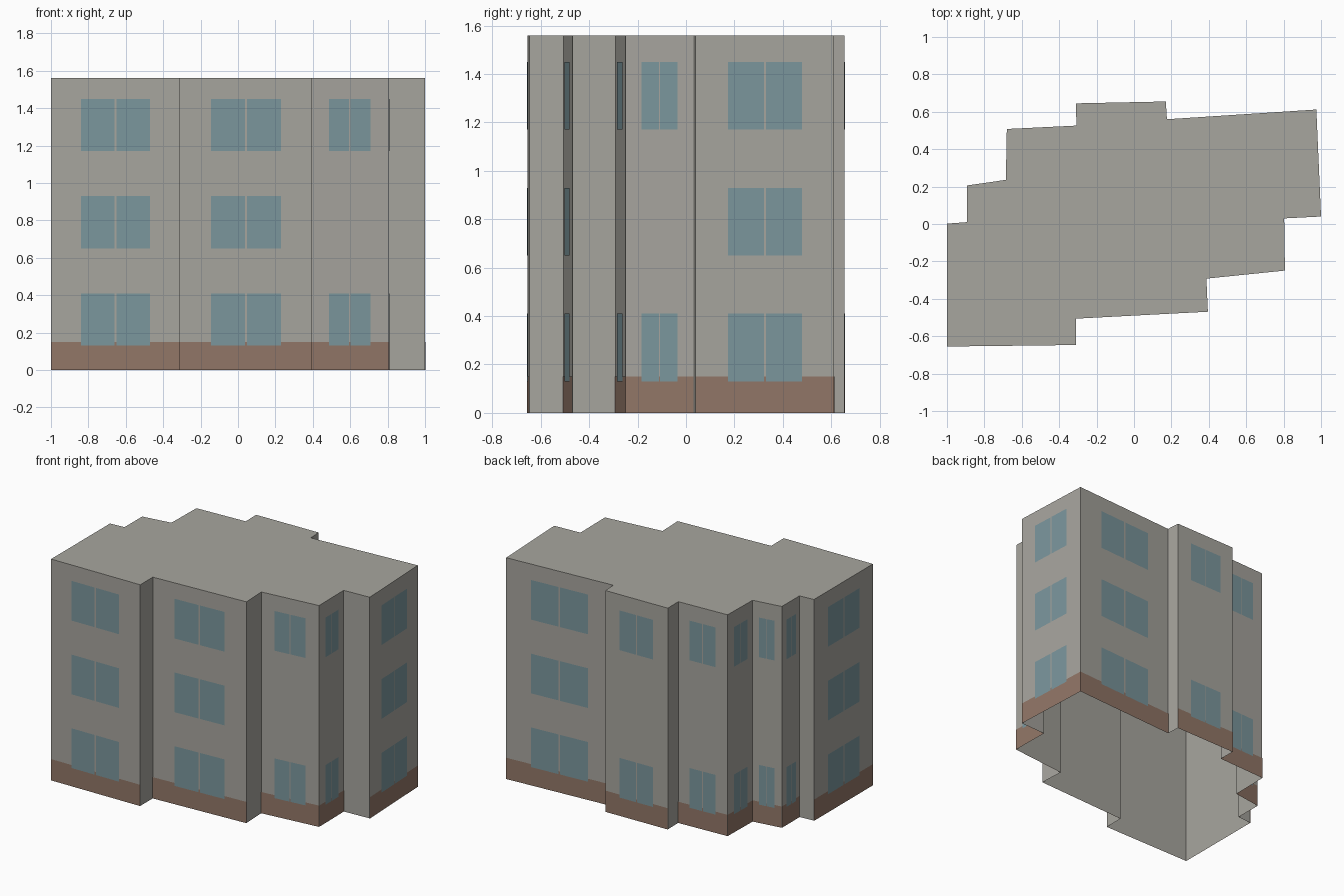
import bpy
import bmesh
from mathutils import Vector

old = bpy.data.objects.get("Cube")
if old:
    bpy.data.objects.remove(old, do_unlink=True)

FLOOR = 0.52            # storey height
STOREYS = 3
HEIGHT = FLOOR * STOREYS
BASE = 0.15             # height of the brick base
SILL, HEAD = 0.13, 0.41  # window bottom and top within a storey

ALL, ENDS = (0, 1, 2), (0, 2)
PLAIN = None            # wall without windows or brick

# Footprint corners, each with the window rows of the wall that follows
FOOTPRINT = [
    (-1.0, -0.655, ALL), (-0.31, -0.647, PLAIN),
    (-0.31, -0.506, ALL), (0.395, -0.469, PLAIN),
    (0.387, -0.292, ENDS), (0.807, -0.249, ENDS),
    (0.803, 0.03, PLAIN), (1.0, 0.04, ALL),
    (0.975, 0.612, ALL), (0.176, 0.56, PLAIN),
    (0.17, 0.655, ENDS), (-0.31, 0.645, PLAIN),
    (-0.308, 0.526, ENDS), (-0.68, 0.508, ENDS),
    (-0.685, 0.236, ENDS), (-0.892, 0.206, ENDS),
    (-0.892, 0.01, PLAIN), (-1.0, 0.002, ALL),
]


def material(name, rgb):
    m = bpy.data.materials.new(name)
    m.use_nodes = True
    m.diffuse_color = (*rgb, 1)
    m.node_tree.nodes["Principled BSDF"].inputs["Base Color"].default_value = (*rgb, 1)
    return m


def finish(bm, name, mat):
    mesh = bpy.data.meshes.new(name)
    bm.to_mesh(mesh)
    bm.free()
    mesh.materials.append(mat)
    ob = bpy.data.objects.new(name, mesh)
    bpy.context.collection.objects.link(ob)
    return ob


def panel(bm, a, b, s, t, low, high, out):
    """Upright plate on wall a-b, from fraction s to t, set off by out."""
    d = b - a
    off = Vector((d.y, -d.x, 0)).normalized() * out
    p, q = a + d * s + off, a + d * t + off
    up = Vector((0, 0, 1))
    bm.faces.new([bm.verts.new(v) for v in
                  (p + up * low, q + up * low, q + up * high, p + up * high)])


plaster = material("grey plaster", (0.39, 0.38, 0.345))
brick = material("brown brick", (0.29, 0.185, 0.138))
glass = material("blue glass", (0.2, 0.31, 0.34))

corners = [Vector((x, y, 0)) for x, y, _ in FOOTPRINT]
walls = [(corners[i], corners[(i + 1) % len(corners)], FOOTPRINT[i][2])
         for i in range(len(corners))]

# Walls and flat roof, open underneath
bm = bmesh.new()
low = [bm.verts.new(c) for c in corners]
top = [bm.verts.new(c + Vector((0, 0, HEIGHT))) for c in corners]
for i in range(len(low)):
    j = (i + 1) % len(low)
    bm.faces.new((low[i], low[j], top[j], top[i]))
bm.faces.new(top)
finish(bm, "walls_and_roof", plaster)

# Brick base along the windowed walls
bm = bmesh.new()
for a, b, rows in walls:
    if rows:
        panel(bm, a, b, 0, 1, 0, BASE, 0.002)
finish(bm, "brick_base", brick)

# Paired window panes, sized in proportion to each wall
bm = bmesh.new()
for a, b, rows in walls:
    for row in rows or ():
        z = row * FLOOR
        for s, t in ((0.233, 0.492), (0.508, 0.767)):
            panel(bm, a, b, s, t, z + SILL, z + HEAD, 0.004)
finish(bm, "window_panes", glass)
